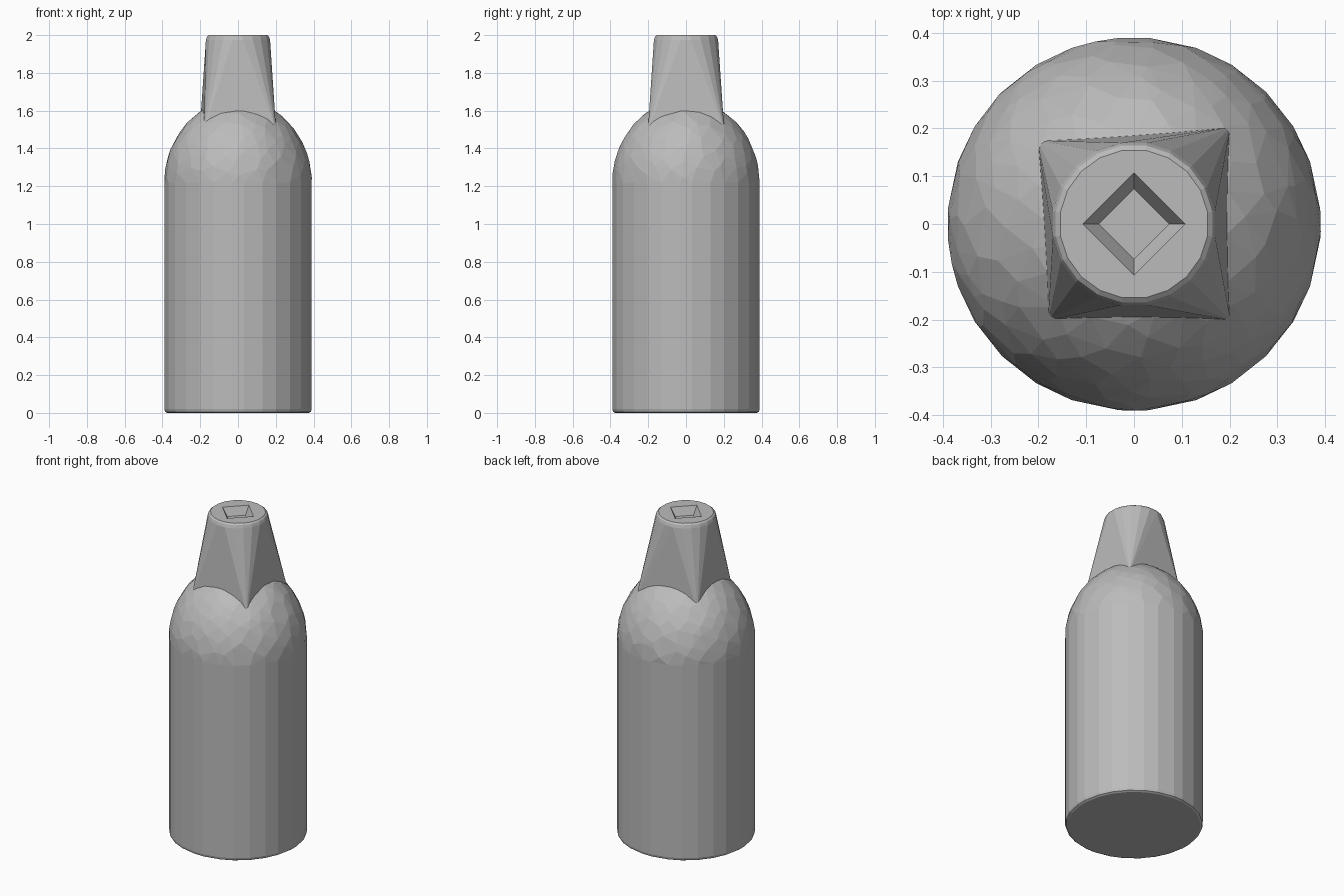
import bpy, bmesh, math, random

if "Cube" in bpy.data.objects:
    bpy.data.objects.remove(bpy.data.objects["Cube"], do_unlink=True)
random.seed(4)

grey = bpy.data.materials.new("plain grey")
grey.use_nodes = True
colour = (0.5, 0.5, 0.5, 1)
grey.diffuse_color = colour
grey.node_tree.nodes["Principled BSDF"].inputs["Base Color"].default_value = colour


def finish(bm, name):
    bmesh.ops.recalc_face_normals(bm, faces=bm.faces)
    mesh = bpy.data.meshes.new(name)
    bm.to_mesh(mesh)
    bm.free()
    mesh.materials.append(grey)
    obj = bpy.data.objects.new(name, mesh)
    bpy.context.collection.objects.link(obj)
    return obj


def ring(bm, angles, radius, z):
    return [bm.verts.new((radius * math.cos(math.radians(a)),
                          radius * math.sin(math.radians(a)), z)) for a in angles]


def bridge(bm, low, high):
    n = len(low)
    for i in range(n):
        j = (i + 1) % n
        bm.faces.new((low[i], low[j], high[j], high[i]))


RADIUS, SHOULDER_Z = 0.391, 1.22
body_angles = [q * 90 + a for q in range(4) for a in (4.5, 19.5, 31.5, 45, 58.5, 70.5, 85.5)]

# Body: faceted cylinder with a small bevel at the foot
bm = bmesh.new()
rings = [ring(bm, body_angles, r, z) for r, z in
         ((RADIUS - 0.015, 0), (RADIUS - 0.004, 0.006), (RADIUS, 0.02), (RADIUS, SHOULDER_Z))]
for low, high in zip(rings, rings[1:]):
    bridge(bm, low, high)
bm.faces.new(rings[0])
finish(bm, "bottle_body")

# Shoulder: irregular flat facets over a half ellipsoid
bm = bmesh.new()
base = ring(bm, body_angles, RADIUS, SHOULDER_Z)
COUNT, HEIGHT = 190, 0.45
for i in range(COUNT):
    up = 0.1 + 0.9 * (i + 0.5) / COUNT
    turn = i * math.pi * (3 - math.sqrt(5)) + random.uniform(-0.08, 0.08)
    up = min(1, max(0.08, up + random.uniform(-0.03, 0.03)))
    r = RADIUS * 1.004 * math.sqrt(1 - up * up)
    bm.verts.new((r * math.cos(turn), r * math.sin(turn), SHOULDER_Z - 0.01 + HEIGHT * up))
bmesh.ops.convex_hull(bm, input=bm.verts)
bmesh.ops.delete(bm, geom=[f for f in bm.faces if f.normal.z < -0.9], context="FACES")
finish(bm, "bottle_shoulder")

# Neck: square at the foot blending into a round rim
bm = bmesh.new()
STEPS = 5
rim_angles = [q * 90 + 9 + 18 * k for q in range(4) for k in range(STEPS)]
corners = [bm.verts.new((x, y, 1.49)) for x, y in
           ((0.202, 0.203), (-0.203, 0.175), (-0.18, -0.202), (0.202, -0.202))]
rim = ring(bm, rim_angles, 0.172, 1.975)
edge = ring(bm, rim_angles, 0.166, 1.992)
top = ring(bm, rim_angles, 0.156, 2.0)
bridge(bm, rim, edge)
bridge(bm, edge, top)

# Diamond socket sunk into the top
axes = (0, 90, 180, 270)
mouth = ring(bm, axes, 0.107, 2.0)
floor = ring(bm, axes, 0.074, 1.95)
bridge(bm, floor, mouth)
bm.faces.new(floor)

for q in range(4):
    n = (q + 1) % 4
    first, last, following = q * STEPS, q * STEPS + STEPS - 1, n * STEPS
    for k in range(first, last):
        bm.faces.new((corners[q], rim[k + 1], rim[k]))
    bm.faces.new((corners[q], corners[n], rim[following]))
    bm.faces.new((corners[q], rim[following], rim[last]))
    bm.faces.new([mouth[q]] + top[first:last + 1] + [mouth[n]])
    bm.faces.new((mouth[n], top[last], top[following]))
finish(bm, "bottle_neck")
